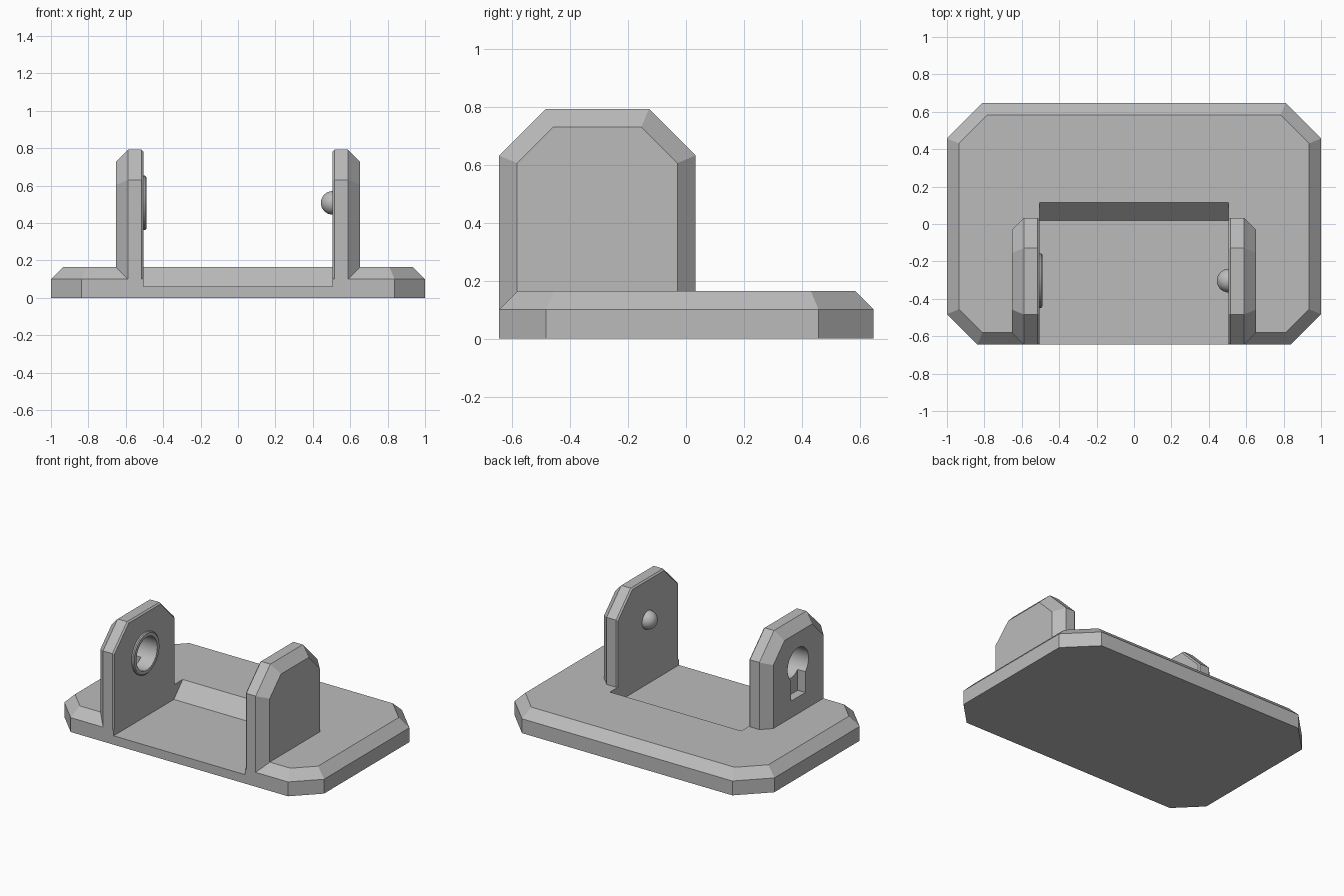
import bpy, bmesh, math

if "Cube" in bpy.data.objects:
    bpy.data.objects.remove(bpy.data.objects["Cube"], do_unlink=True)

grey = bpy.data.materials.new("plain_grey")
grey.use_nodes = True
grey.diffuse_color = (0.5, 0.5, 0.5, 1)
grey.node_tree.nodes["Principled BSDF"].inputs["Base Color"].default_value = (0.5, 0.5, 0.5, 1)


def loft(name, rings, closed=False):
    """Skin a list of equal point rings, capped, or joined end to end."""
    bm = bmesh.new()
    loops = [[bm.verts.new(p) for p in ring] for ring in rings]
    pairs = list(zip(loops, loops[1:]))
    if closed:
        pairs.append((loops[-1], loops[0]))
    else:
        bm.faces.new(loops[0])
        bm.faces.new(loops[-1])
    for a, b in pairs:
        for i in range(len(a)):
            j = (i + 1) % len(a)
            bm.faces.new((a[i], a[j], b[j], b[i]))
    bmesh.ops.recalc_face_normals(bm, faces=bm.faces)
    mesh = bpy.data.meshes.new(name)
    bm.to_mesh(mesh)
    bm.free()
    mesh.materials.append(grey)
    obj = bpy.data.objects.new(name, mesh)
    bpy.context.collection.objects.link(obj)
    return obj


def activate(obj):
    bpy.ops.object.select_all(action='DESELECT')
    obj.select_set(True)
    bpy.context.view_layer.objects.active = obj


def smooth(obj):
    activate(obj)
    bpy.ops.object.shade_smooth_by_angle(angle=math.radians(30))


def cut(obj, cutter):
    mod = obj.modifiers.new("cut", 'BOOLEAN')
    mod.operation = 'DIFFERENCE'
    mod.solver = 'EXACT'
    mod.object = cutter
    activate(obj)
    bpy.ops.object.modifier_apply(modifier=mod.name)
    bpy.data.objects.remove(cutter, do_unlink=True)


SHRINK = 2 - math.sqrt(2)  # how much a 45 degree corner shortens per unit of inset
CY, CZ = -0.303, 0.508     # pivot axis


def base_ring(z, inset):
    x, front, back = 1 - inset, -0.645 + inset, 0.647 - inset
    f, b = 0.163 - SHRINK * inset, 0.19 - SHRINK * inset
    half = [(x - f, front), (x, front + f), (x, back - b), (x - b, back)]
    return [(px, py, z) for px, py in half] + [(-px, py, z) for px, py in reversed(half)]


def bracket_ring(x, inset):
    front, back, top = -0.645 + inset, 0.033 - inset, 0.792 - inset
    c = 0.161 - SHRINK * inset
    return [(x, front, 0.1), (x, front, top - c), (x, front + c, top),
            (x, back - c, top), (x, back, top - c), (x, back, 0.1)]


def circle(x, r, n=48):
    return [(x, CY + r * math.cos(2 * math.pi * i / n), CZ + r * math.sin(2 * math.pi * i / n))
            for i in range(n)]


# Bevelled base with a pocket open to the front and sloped at the back
base = loft("base_plate", [base_ring(0, 0), base_ring(0.1, 0), base_ring(0.164, 0.064)])
pocket = [(-0.8, 0.062), (0.018, 0.062), (0.158, 0.21), (-0.8, 0.21)]
cut(base, loft("pocket_cutter", [[(x, y, z) for y, z in pocket] for x in (-0.506, 0.506)]))

# Pair of upright brackets, bevelled on the outside
brackets = {}
for side, s in (("left", 1), ("right", -1)):
    brackets[side] = loft(side + "_bracket", [
        bracket_ring(s * 0.506, 0.01), bracket_ring(s * 0.516, 0),
        bracket_ring(s * 0.588, 0), bracket_ring(s * 0.651, 0.063)])

# Keyhole through the right bracket: round hole and shallow slot
HOLE = 0.115
cut(brackets["right"], loft("hole_cutter", [circle(-0.8, HOLE), circle(-0.4, HOLE)]))
slot = [(CY - 0.08, 0.28), (CY + 0.08, 0.28), (CY + 0.08, CZ), (CY - 0.08, CZ)]
cut(brackets["right"], loft("slot_cutter", [[(x, y, z) for y, z in slot] for x in (-0.8, -0.592)]))
smooth(brackets["right"])

# Raised collar around the hole
smooth(loft("hole_collar", [circle(-0.51, 0.145), circle(-0.496, 0.145), circle(-0.49, 0.138),
                            circle(-0.49, HOLE), circle(-0.51, HOLE)], closed=True))

# Round pivot stud on the left bracket
bpy.ops.mesh.primitive_uv_sphere_add(segments=32, ring_count=16, radius=0.063,
                                     location=(0.506, CY, CZ))
stud = bpy.context.object
stud.name = "pivot_stud"
stud.data.materials.append(grey)
smooth(stud)
